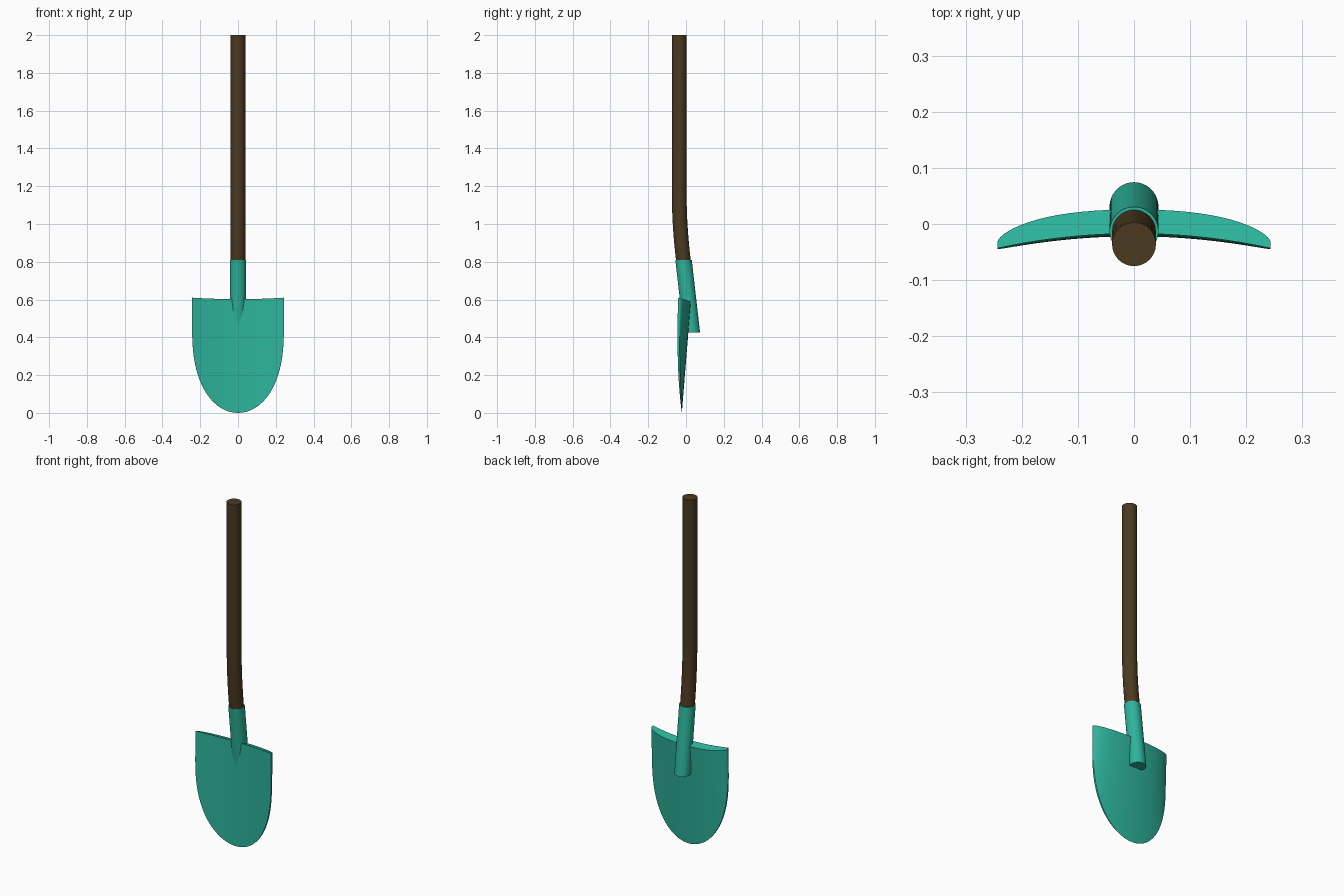
import bpy, bmesh, math

if "Cube" in bpy.data.objects:
    bpy.data.objects.remove(bpy.data.objects["Cube"])


def material(name, color):
    m = bpy.data.materials.new(name)
    m.diffuse_color = color
    m.use_nodes = True
    m.node_tree.nodes["Principled BSDF"].inputs["Base Color"].default_value = m.diffuse_color
    return m


def finish(name, bm, mat, angle=40):
    bmesh.ops.remove_doubles(bm, verts=bm.verts, dist=1e-5)
    bmesh.ops.recalc_face_normals(bm, faces=bm.faces)
    me = bpy.data.meshes.new(name)
    bm.to_mesh(me)
    bm.free()
    ob = bpy.data.objects.new(name, me)
    bpy.context.collection.objects.link(ob)
    me.materials.append(mat)
    bpy.ops.object.select_all(action='DESELECT')
    bpy.context.view_layer.objects.active = ob
    ob.select_set(True)
    bpy.ops.object.shade_smooth_by_angle(angle=math.radians(angle))
    return ob


def skin(bm, rings):
    """Join equal closed rings of vertices with quads."""
    for a, b in zip(rings, rings[1:]):
        n = len(a)
        for i in range(n):
            j = (i + 1) % n
            bm.faces.new((a[i], a[j], b[j], b[i]))


def rod(name, path, radius, mat, sides=48):
    """Round rod with level rings along a (y, z) path."""
    bm = bmesh.new()
    rings = [[bm.verts.new((radius * math.cos(2 * math.pi * i / sides),
                            y + radius * math.sin(2 * math.pi * i / sides), z))
              for i in range(sides)] for y, z in path]
    skin(bm, rings)
    bm.faces.new(rings[0])
    bm.faces.new(rings[-1])
    return finish(name, bm, mat)


teal = material("teal_metal", (0.026, 0.456, 0.327, 1))
wood = material("dark_wood", (0.07, 0.042, 0.014, 1))

# Wooden handle with a gentle bend into the socket
TOP_Y, BEND_Z = -0.036, 1.17
bend = [(TOP_Y + 0.17 * (BEND_Z - z) ** 2, z)
        for z in [BEND_Z - 0.38 * i / 12 for i in range(13)]]
rod("handle", [(TOP_Y, 2.0)] + bend, 0.039, wood)

# Slanted socket that runs into the back of the blade
rod("socket", [(-0.013, 0.81), (0.031, 0.425)], 0.0435, teal)

# Blade: curved across, tapering in thickness toward the tip
HALF, ROWS, COLS = 0.243, 40, 32


def half_width(z):
    k = max(0.0, (0.45 - z) / 0.45)
    return HALF * math.sqrt(max(0.0, 1 - k ** 2.5))


bm = bmesh.new()
rings = []
for r in range(ROWS + 1):
    s = (r / ROWS) ** 2
    z = 0.597 * s
    w = half_width(z)
    front, back = [], []
    for c in range(COLS + 1):
        x = -w * math.cos(math.pi * c / COLS)
        u = min(1.0, abs(x) / HALF)
        y = -0.022 + 0.005 * s - 0.026 * u * u
        t = s * (0.012 + 0.031 * (1 - u ** 4) ** 0.6)
        front.append(bm.verts.new((x, y, z - 0.3 * y * s)))
        back.append(bm.verts.new((x, y + t, z - 0.3 * (y + t) * s)))
    rings.append(front + back[::-1])
skin(bm, rings)
# Top rim of the blade
top, n = rings[-1], 2 * (COLS + 1)
for i in range(COLS):
    bm.faces.new((top[i], top[i + 1], top[n - 2 - i], top[n - 1 - i]))
finish("blade", bm, teal)
